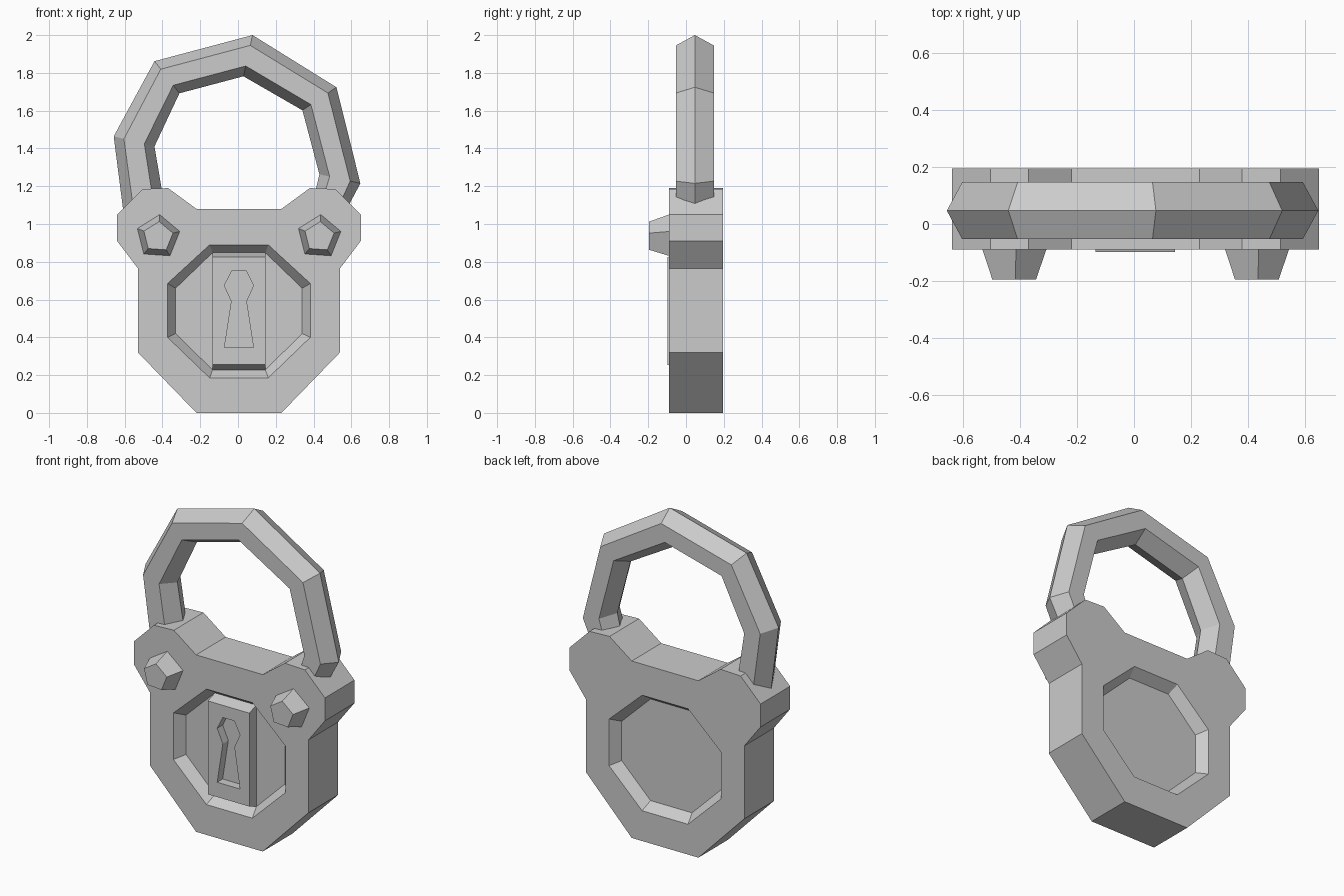
import bpy, bmesh, math

if "Cube" in bpy.data.objects:
    bpy.data.objects.remove(bpy.data.objects["Cube"])

CX = 0.005  # symmetry axis of the lock body


def mirrored(half):
    """Close a right-hand half profile into a full loop."""
    return [(CX + x, z) for x, z in half] + [(CX - x, z) for x, z in reversed(half)]


def ring(bm, pts, y):
    return [bm.verts.new((x, y, z)) for x, z in pts]


def skin(bm, a, b):
    n = len(a)
    for i in range(n):
        j = (i + 1) % n
        bm.faces.new((a[i], a[j], b[j], b[i]))


def cap_with_hole(bm, outer, inner):
    edges = []
    for r in (outer, inner):
        for i in range(len(r)):
            e = bm.edges.get((r[i - 1], r[i]))
            edges.append(e or bm.edges.new((r[i - 1], r[i])))
    bmesh.ops.triangle_fill(bm, edges=edges, use_beauty=True)


def finish(bm, name):
    bmesh.ops.recalc_face_normals(bm, faces=bm.faces[:])
    me = bpy.data.meshes.new(name)
    bm.to_mesh(me)
    bm.free()
    ob = bpy.data.objects.new(name, me)
    bpy.context.collection.objects.link(ob)
    return ob


# Lock body with an octagonal recess on both faces
outline = mirrored([(0.225, 0), (0.535, 0.32), (0.535, 0.765), (0.645, 0.91),
                    (0.645, 1.05), (0.51, 1.185), (0.375, 1.19), (0.225, 1.08)])
rim = mirrored([(0.155, 0.185), (0.378, 0.40), (0.378, 0.685), (0.155, 0.89)])
floor = mirrored([(0.14, 0.228), (0.335, 0.42), (0.335, 0.66), (0.14, 0.848)])
bm = bmesh.new()
sides = []
for y, y_floor in ((-0.09, -0.03), (0.195, 0.135)):
    o, r, f = ring(bm, outline, y), ring(bm, rim, y), ring(bm, floor, y_floor)
    skin(bm, r, f)
    bm.faces.new(f)
    cap_with_hole(bm, o, r)
    sides.append(o)
skin(bm, *sides)
finish(bm, "lock_body")

# Keyhole plate with a sunken keyhole
bm = bmesh.new()
base = ring(bm, mirrored([(0.14, 0.228), (0.14, 0.848)]), -0.03)
front = ring(bm, mirrored([(0.14, 0.255), (0.14, 0.825)]), -0.098)
keyhole = mirrored([(0.077, 0.345), (0.039, 0.59), (0.077, 0.675), (0.039, 0.75)])
hole, bottom = ring(bm, keyhole, -0.098), ring(bm, keyhole, -0.045)
skin(bm, base, front)
skin(bm, hole, bottom)
bm.faces.new(base)
bm.faces.new(bottom)
cap_with_hole(bm, front, hole)
finish(bm, "keyhole_plate")

# Tapered five-sided rivets
for side, cx in (("left", -0.423), ("right", 0.43)):
    bm = bmesh.new()
    loops = []
    for r, y in ((0.12, -0.085), (0.081, -0.195)):
        pts = [(cx + r * math.cos(math.radians(86 - 72 * i)),
                0.932 + r * math.sin(math.radians(86 - 72 * i))) for i in range(5)]
        loops.append(ring(bm, pts, y))
    skin(bm, *loops)
    for l in loops:
        bm.faces.new(l)
    finish(bm, "rivet_" + side)

# Shackle: hexagonal section swept between outer and inner ridge points
stations = [((-0.605, 1.05), (-0.385, 1.07)), ((-0.658, 1.464), (-0.442, 1.411)),
            ((-0.442, 1.862), (-0.31, 1.692)), ((0.077, 2.0), (0.029, 1.782)),
            ((0.521, 1.724), (0.341, 1.602)), ((0.648, 1.215), (0.431, 1.263)),
            ((0.56, 1.05), (0.39, 1.09))]
section = [(0, 0), (0.25, -0.1), (0.75, -0.1), (1, 0), (0.75, 0.1), (0.25, 0.1)]
bm = bmesh.new()
rings = [[bm.verts.new((ox + (ix - ox) * t, 0.047 + y, oz + (iz - oz) * t))
          for t, y in section] for (ox, oz), (ix, iz) in stations]
for a, b in zip(rings, rings[1:]):
    skin(bm, a, b)
bm.faces.new(rings[0])
bm.faces.new(rings[-1])
finish(bm, "shackle")
